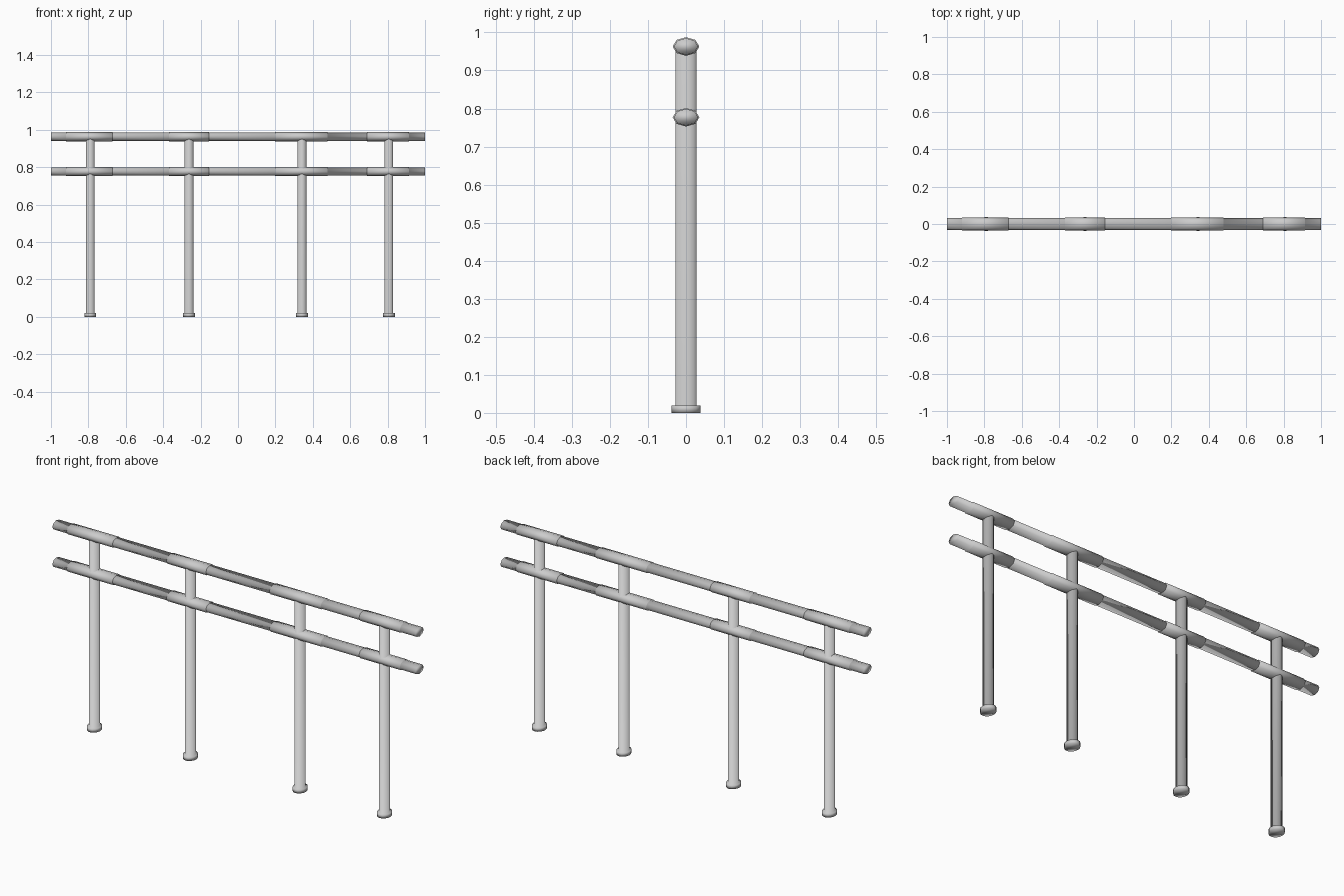
import bpy, bmesh, math
from mathutils import Matrix, Vector

cube = bpy.data.objects.get("Cube")
if cube:
    bpy.data.objects.remove(cube)

steel = bpy.data.materials.new("light_grey_steel")
steel.use_nodes = True
GREY = (0.6, 0.6, 0.6, 1)
steel.diffuse_color = GREY
steel.node_tree.nodes["Principled BSDF"].inputs["Base Color"].default_value = GREY


def stepped_tube(name, sides, rings, place):
    """Smooth capped tube through (position, radius_a, radius_b) rings along local z."""
    bm = bmesh.new()
    loops = []
    for pos, ra, rb in rings:
        angles = [2 * math.pi * i / sides for i in range(sides)]
        loops.append([bm.verts.new(place @ Vector((ra * math.cos(a), rb * math.sin(a), pos)))
                      for a in angles])
    for low, high in zip(loops, loops[1:]):
        for i in range(sides):
            j = (i + 1) % sides
            bm.faces.new((low[i], low[j], high[j], high[i]))
    bm.faces.new(loops[0][::-1])
    bm.faces.new(loops[-1])
    for face in bm.faces:
        face.smooth = True
    mesh = bpy.data.meshes.new(name)
    bm.to_mesh(mesh)
    bm.free()
    mesh.materials.append(steel)
    bpy.context.collection.objects.link(bpy.data.objects.new(name, mesh))


# Upright posts, each rising from its foot as one piece
FOOT, POST = (0.032, 0.038), (0.023, 0.028)
for i, x in enumerate((-0.79, -0.262, 0.342, 0.807), 1):
    rings = [(0, *FOOT), (0.02, *FOOT), (0.02, *POST), (0.955, *POST)]
    stepped_tube(f"post_{i}", 16, rings, Matrix.Translation((x, 0, 0)))

# Rail pieces: sleeve start and end, with the thinner pipe reaching out on either side
SLEEVE, PIPE = (0.0245, 0.035), (0.022, 0.032)
pieces = (
    (-1, -0.92, -0.67, None),
    (-0.675, -0.37, -0.155, None),
    (-0.16, 0.197, 0.478, 0.695),
    (None, 0.69, 0.914, 1),
)
lengthwise = Matrix.Rotation(math.pi / 2, 4, 'Y')
for rail, z in (("upper", 0.963), ("lower", 0.777)):
    place = Matrix.Translation((0, 0, z)) @ lengthwise
    for i, (left, start, end, right) in enumerate(pieces, 1):
        rings = [(start, *SLEEVE), (end, *SLEEVE)]
        if left is not None:
            rings = [(left, *PIPE), (start, *PIPE)] + rings
        if right is not None:
            rings += [(end, *PIPE), (right, *PIPE)]
        stepped_tube(f"{rail}_rail_piece_{i}", 8, rings, place)
